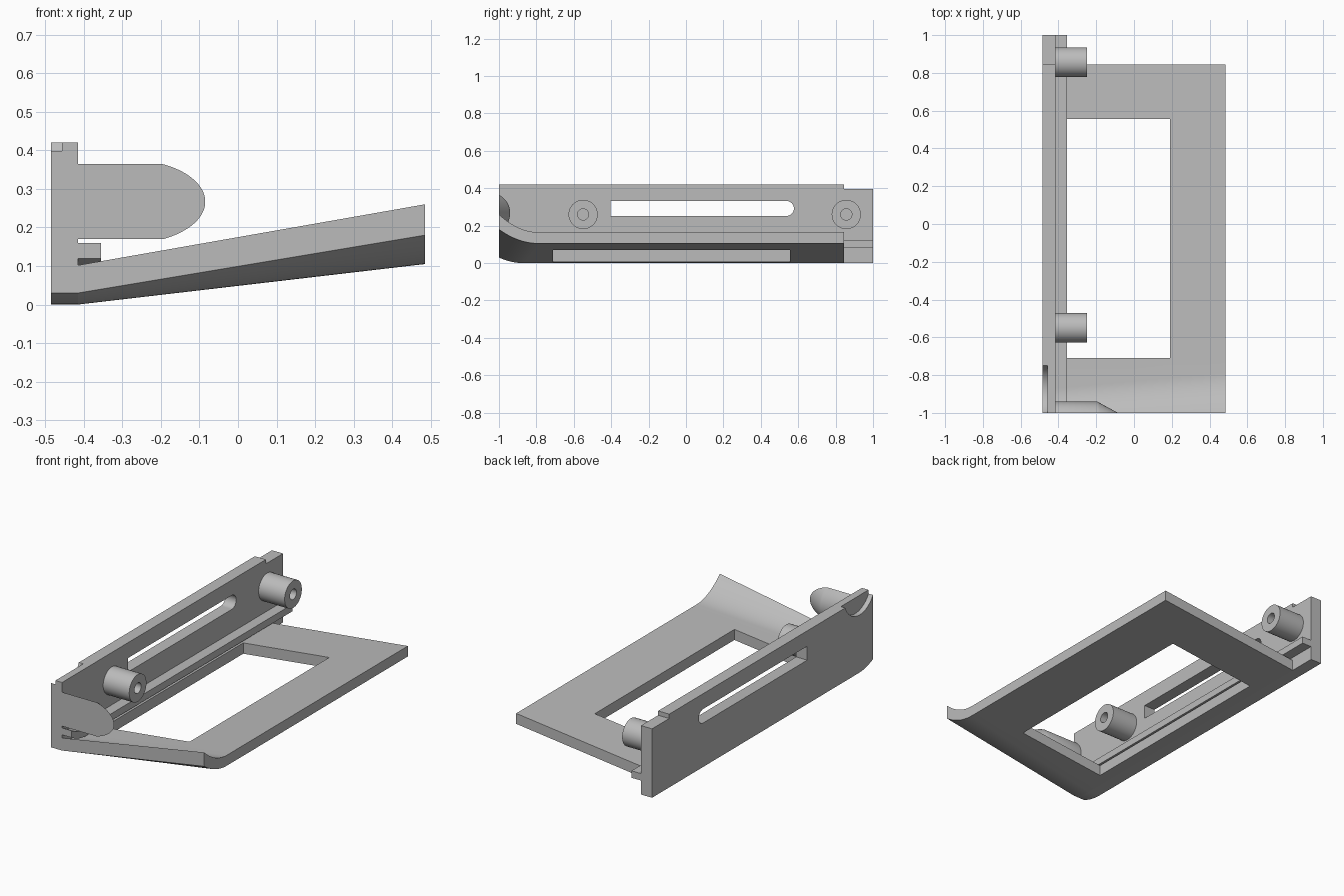
import bpy, bmesh
from math import sin, cos, pi, sqrt, radians

cube = bpy.data.objects.get("Cube")
if cube:
    bpy.data.objects.remove(cube, do_unlink=True)

grey = bpy.data.materials.new("light_grey")
grey.use_nodes = True
grey.diffuse_color = (0.5, 0.5, 0.5, 1)
grey.node_tree.nodes["Principled BSDF"].inputs["Base Color"].default_value = (0.5, 0.5, 0.5, 1)

OUT, IN, LIP = -0.485, -0.415, -0.355   # outer wall face, inner wall face, lip edge
RIGHT, BACK = 0.485, 0.845              # tray limits


def finish(name, bm):
    bmesh.ops.recalc_face_normals(bm, faces=bm.faces)
    mesh = bpy.data.meshes.new(name)
    bm.to_mesh(mesh)
    bm.free()
    mesh.materials.append(grey)
    obj = bpy.data.objects.new(name, mesh)
    bpy.context.collection.objects.link(obj)
    return obj


def activate(obj):
    bpy.ops.object.select_all(action='DESELECT')
    obj.select_set(True)
    bpy.context.view_layer.objects.active = obj


def smooth(obj):
    activate(obj)
    bpy.ops.object.shade_smooth_by_angle(angle=radians(30))


def loft(name, sections):
    """Solid through matching closed loops."""
    bm = bmesh.new()
    loops = [[bm.verts.new(p) for p in s] for s in sections]
    for a, b in zip(loops, loops[1:]):
        for i in range(len(a)):
            j = (i + 1) % len(a)
            bm.faces.new((a[i], a[j], b[j], b[i]))
    bm.faces.new(loops[0])
    bm.faces.new(loops[-1])
    return finish(name, bm)


def prism(name, outline, x0, x1):
    return loft(name, [[(x, y, z) for y, z in outline] for x in (x0, x1)])


def arc(cy, cz, r, a0, a1, n):
    return [(cy + r * cos(a0 + (a1 - a0) * i / n), cz + r * sin(a0 + (a1 - a0) * i / n))
            for i in range(n + 1)]


def circle(cy, cz, r, n=48):
    return arc(cy, cz, r, 0, 2 * pi, n)[:-1]


def cut(obj, cutter):
    mod = obj.modifiers.new("cut", 'BOOLEAN')
    mod.operation, mod.solver, mod.object = 'DIFFERENCE', 'EXACT', cutter
    activate(obj)
    bpy.ops.object.modifier_apply(modifier=mod.name)
    bpy.data.objects.remove(cutter, do_unlink=True)


def slab(name, xs, ys, bottom, top, hole=None):
    """Curled slab: bottom and top give (flat height, curl rise) at x."""
    steps = 12

    def point(x, k, heights):
        flat, rise = heights(x)
        if k > steps:
            return (x, ys[k - steps - 1], flat)
        start = -0.87 + 0.08 * max(0, (x - IN) / (RIGHT - IN))
        t = 1 - k / steps
        return (x, start + (-1 - start) * t, flat + rise * t * t)

    bm = bmesh.new()
    rows = steps + 1 + len(ys)
    low, high = ([[bm.verts.new(point(x, k, h)) for k in range(rows)] for x in xs]
                 for h in (bottom, top))
    cells = {(i, k) for i in range(len(xs) - 1) for k in range(rows - 1)} - {hole}
    for i, k in cells:
        ring = [(i, k), (i + 1, k), (i + 1, k + 1), (i, k + 1)]
        for grid in (low, high):
            bm.faces.new([grid[a][b] for a, b in ring])
        sides = [(i, k - 1), (i + 1, k), (i, k + 1), (i - 1, k)]
        for n, other in enumerate(sides):
            if other not in cells:
                (a, b), (c, d) = ring[n], ring[(n + 1) % 4]
                bm.faces.new((low[a][b], low[c][d], high[c][d], high[a][b]))
    for v in [v for v in bm.verts if not v.link_faces]:
        bm.verts.remove(v)
    obj = finish(name, bm)
    smooth(obj)
    return obj


# Sloping tray with a rectangular window and an upturned front edge
def slope(x):
    return max(0, (x - IN) / (RIGHT - IN))


slab("tray", [IN, LIP, 0.19, RIGHT], [-0.71, 0.555, BACK],
     lambda x: (0.105 * slope(x), 0.03 + 0.045 * slope(x)),
     lambda x: (0.062 + 0.103 * slope(x), 0.04 + 0.055 * slope(x)),
     hole=(1, 13))

# Thin lip above the tray that forms a groove along the wall
slab("groove_lip", [IN, LIP], [1.0],
     lambda x: (0.08, 0.04), lambda x: (0.12, 0.04))

# Upright wall with a curled bottom corner and a step at the back
curl = [(-0.87 - 0.13 * i / 12, 0.03 * (i / 12) ** 2) for i in range(13)]
wall = prism("upright_wall", curl + [(-1, 0.42), (BACK, 0.42), (BACK, 0.395), (1, 0.395), (1, 0)],
             OUT, IN)
cut(wall, prism("slot_cutter", [(-0.405, 0.332), (-0.405, 0.252)]
                + arc(0.537, 0.292, 0.04, -pi / 2, pi / 2, 16), -0.6, -0.3))
cut(wall, prism("scallop_cutter", circle(-0.88, 0.47, 0.14, 64), -0.6, -0.457))
smooth(wall)

# Hollow screw bosses
for label, y in (("front", -0.55), ("back", 0.857)):
    boss = prism(label + "_boss", circle(y, 0.26, 0.078), IN, -0.25)
    cut(boss, prism("bore_cutter", circle(y, 0.26, 0.03, 32), IN + 0.005, -0.2))
    smooth(boss)

# Rounded ear: a circular segment that sinks to a point at its tip
R, DEPTH, START, TIP = 0.109, 0.06, -0.195, -0.085


def ear_section(x, depth):
    half = sqrt(2 * R * depth - depth * depth)
    angles = [pi * i / 24 for i in range(25)]
    pts = []
    for a in angles:
        z = half * cos(a)
        pts.append((x, -1 - R + depth + sqrt(R * R - z * z), 0.267 + z))
    return pts


sections = [ear_section(IN, DEPTH)]
for i in range(17):
    f = (1 - i / 16) ** 2
    f = max(f, 0.0005)
    sections.append(ear_section(TIP + (START - TIP) * f, DEPTH * f))
smooth(loft("rounded_ear", sections))
